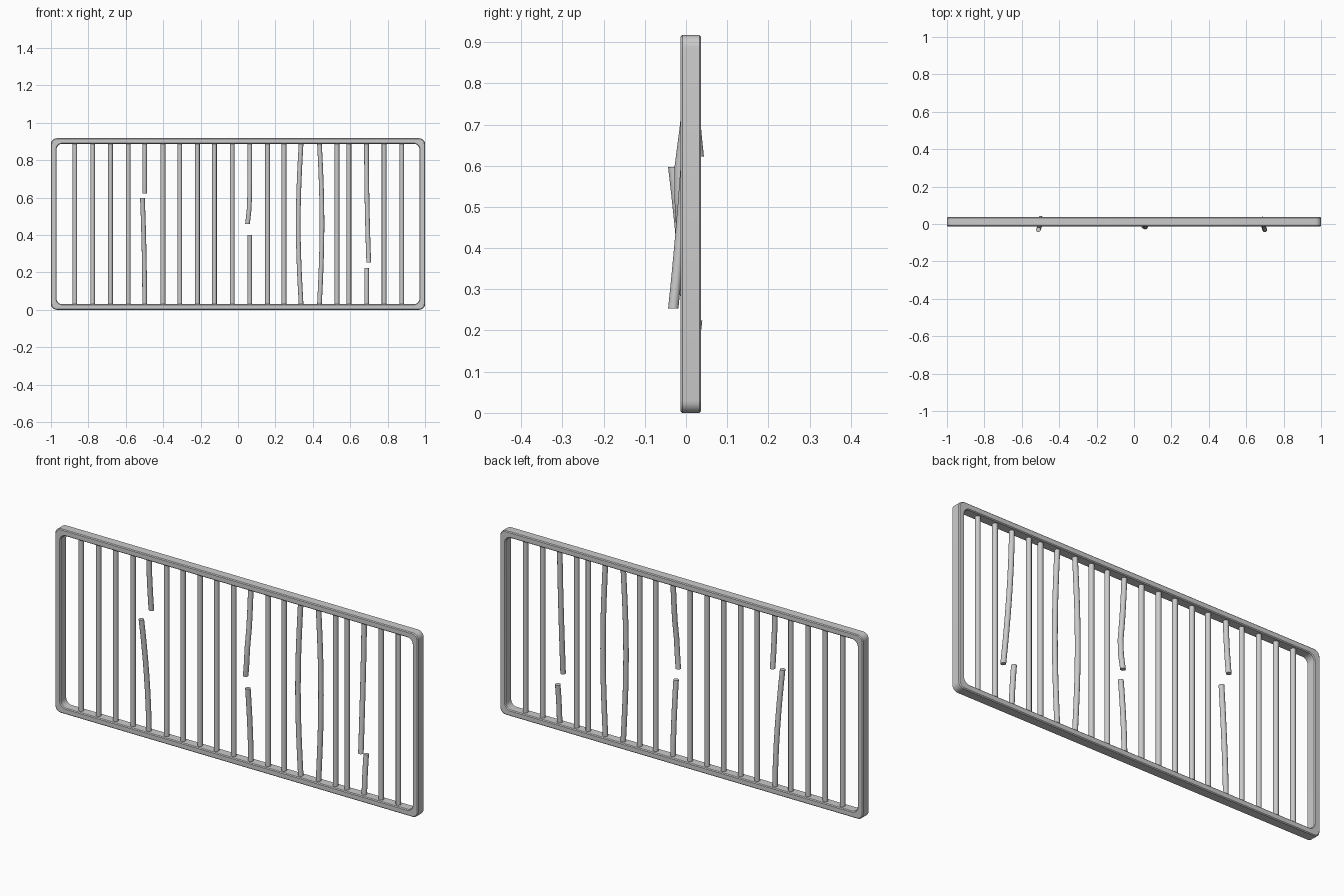
import bpy, bmesh, math

if "Cube" in bpy.data.objects:
    bpy.data.objects.remove(bpy.data.objects["Cube"])

Y0 = 0.012      # mid-plane of frame and bars
R = 0.0125      # bar radius
LO, HI = 0.018, 0.902   # bar ends, sunk into the rails


def finish(name, bm):
    bmesh.ops.recalc_face_normals(bm, faces=bm.faces)
    me = bpy.data.meshes.new(name)
    bm.to_mesh(me)
    bm.free()
    ob = bpy.data.objects.new(name, me)
    bpy.context.collection.objects.link(ob)
    bpy.ops.object.select_all(action='DESELECT')
    bpy.context.view_layer.objects.active = ob
    ob.select_set(True)
    bpy.ops.object.shade_smooth_by_angle(angle=math.radians(35))
    return ob


def bridge(bm, a, b):
    n = len(a)
    for i in range(n):
        j = (i + 1) % n
        bm.faces.new((a[i], a[j], b[j], b[i]))


def rounded_rect(bm, inset, radius, y, steps=6):
    hw, z0, z1 = 1 - inset, inset, 0.917 - inset
    centres = [(hw - radius, z1 - radius), (radius - hw, z1 - radius),
               (radius - hw, z0 + radius), (hw - radius, z0 + radius)]
    ring = []
    for k, (cx, cz) in enumerate(centres):
        for s in range(steps + 1):
            a = math.pi / 2 * (k + s / steps)
            ring.append(bm.verts.new((cx + radius * math.cos(a), y,
                                      cz + radius * math.sin(a))))
    return ring


def bar(name, pts, sides=12):
    bm = bmesh.new()
    rings = [[bm.verts.new((x + R * math.cos(2 * math.pi * i / sides),
                            y + R * math.sin(2 * math.pi * i / sides), z))
              for i in range(sides)] for x, y, z in pts]
    for a, b in zip(rings, rings[1:]):
        bridge(bm, a, b)
    bm.faces.new(rings[0])
    bm.faces.new(rings[-1])
    return finish(name, bm)


def bent_bar(name, x, z0, z1, dx, dy, px=2.0, n=8):
    # rooted at z0, drifting by dx, dy towards its broken end z1
    bar(name, [(x + dx * (i / n) ** px, Y0 + dy * (i / n) ** 1.6,
                z0 + (z1 - z0) * i / n) for i in range(n + 1)])


# Rounded rectangular frame with softened edges
bm = bmesh.new()
c, d, w = 0.004, 0.025, 0.03
section = [(0, 0.03, -d + c), (c, 0.028, -d), (w - c, 0.034, -d), (w, 0.03, -d + c),
           (w, 0.03, d - c), (w - c, 0.034, d), (c, 0.028, d), (0, 0.03, d - c)]
loops = [rounded_rect(bm, i, r, Y0 + y) for i, r, y in section]
for k in range(len(loops)):
    bridge(bm, loops[k], loops[(k + 1) % len(loops)])
finish("frame", bm)

# Straight bars
for x in (-0.872, -0.777, -0.682, -0.587, -0.401, -0.311, -0.217, -0.126,
          -0.031, 0.158, 0.246, 0.529, 0.593, 0.781, 0.876):
    bar("straight_bar", [(x, Y0, LO), (x, Y0, HI)])

# Two bars pried apart
for x, dx in ((0.338, -0.016), (0.435, 0.014)):
    bar("pried_bar", [(x + dx * math.sin(math.pi * i / 10), Y0,
                       LO + (HI - LO) * i / 10) for i in range(11)])

# Left broken bar
bent_bar("left_broken_upper", -0.499, HI, 0.622, 0.0, 0.019)
bent_bar("left_broken_lower", -0.499, LO, 0.597, -0.012, -0.043)

# Middle broken bar, the upper piece kinked
bar("middle_broken_upper", [(0.063, Y0, HI), (0.063, 0.006, 0.8), (0.063, -0.002, 0.7),
                            (0.062, -0.015, 0.6), (0.059, -0.016, 0.53), (0.051, -0.012, 0.458)])
bent_bar("middle_broken_lower", 0.063, LO, 0.4, 0.0, -0.024)

# Right broken bar
bent_bar("right_broken_upper", 0.687, HI, 0.253, 0.012, -0.043)
bent_bar("right_broken_lower", 0.688, LO, 0.224, 0.0, 0.015)
